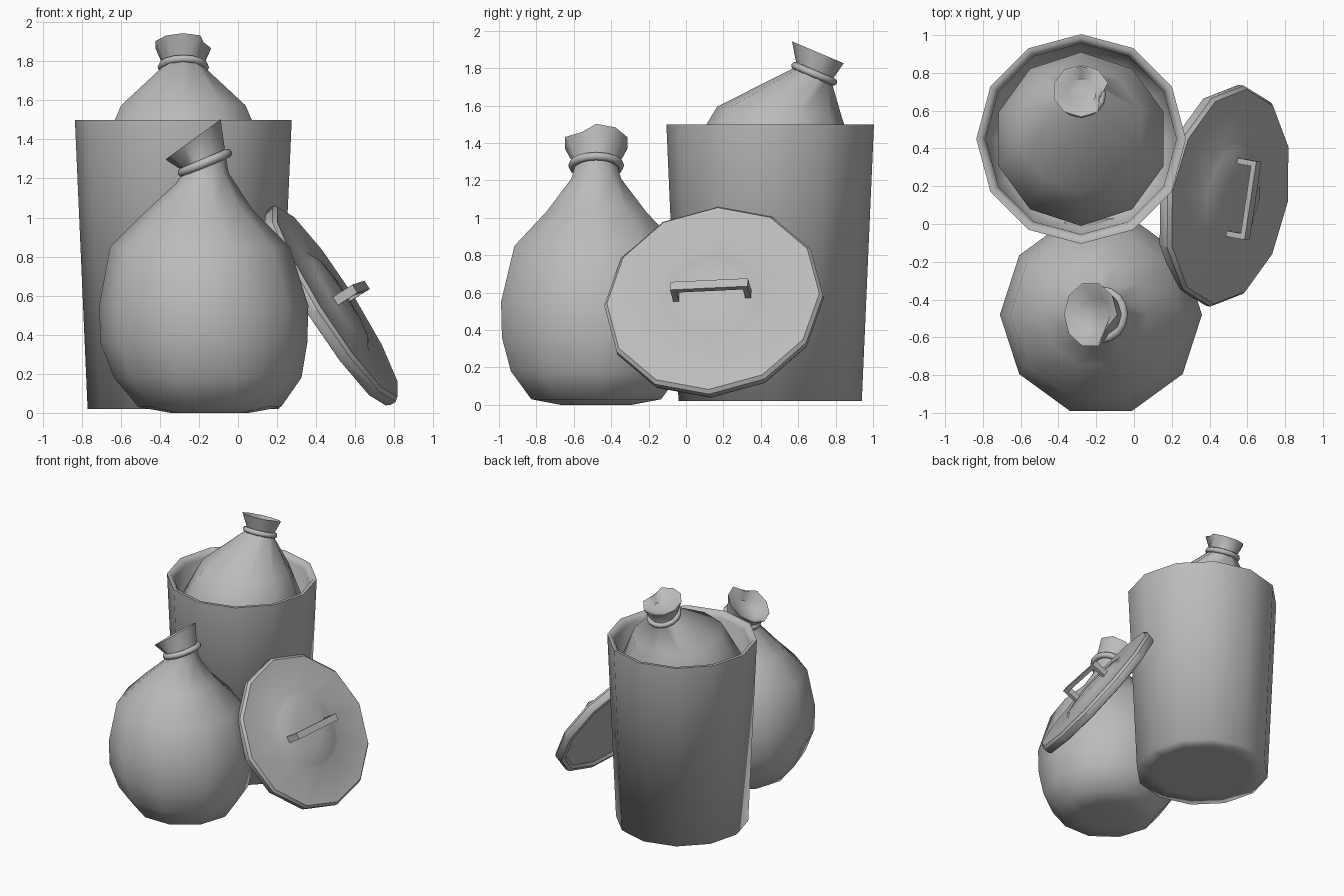
import bpy, bmesh, math
from mathutils import Matrix, Vector

cube = bpy.data.objects.get("Cube")
if cube:
    bpy.data.objects.remove(cube, do_unlink=True)

grey = bpy.data.materials.new("plain grey")
grey.use_nodes = True
colour = (0.5, 0.5, 0.5, 1)
grey.diffuse_color = colour
grey.node_tree.nodes["Principled BSDF"].inputs["Base Color"].default_value = colour


def finish(name, bm, matrix, angle):
    bmesh.ops.recalc_face_normals(bm, faces=bm.faces)
    mesh = bpy.data.meshes.new(name)
    bm.to_mesh(mesh)
    bm.free()
    mesh.materials.append(grey)
    obj = bpy.data.objects.new(name, mesh)
    bpy.context.collection.objects.link(obj)
    obj.matrix_world = matrix
    bpy.ops.object.select_all(action='DESELECT')
    obj.select_set(True)
    bpy.context.view_layer.objects.active = obj
    bpy.ops.object.shade_smooth_by_angle(angle=math.radians(angle))
    return obj


def loft(name, rings, sides, matrix, angle, notched=()):
    """Skin rings of (lean offset, height, radius, tilt); local +x is the lean."""
    bm = bmesh.new()
    loops = []
    for i, (s, z, r, tilt) in enumerate(rings):
        place = Matrix.Translation((s, 0, z)) @ Matrix.Rotation(math.radians(tilt), 4, 'Y')
        loop = []
        for k in range(sides):
            a = math.tau * k / sides
            rad = r * (0.72 if i in notched and k == notched[i] else 1)
            loop.append(bm.verts.new(place @ Vector((rad * math.cos(a), rad * math.sin(a), 0))))
        loops.append(loop)
    for low, high in zip(loops, loops[1:]):
        for k in range(sides):
            j = (k + 1) % sides
            bm.faces.new((low[k], low[j], high[j], high[k]))
    bm.faces.new(loops[0])
    bm.faces.new(loops[-1])
    return finish(name, bm, matrix, angle)


def turned(name, profile, sides, matrix, angle):
    return loft(name, [(0, z, r, 0) for r, z in profile], sides, matrix, angle)


def tie(name, place, major, minor):
    """Cord ring around a bag neck."""
    bm = bmesh.new()
    n, m = 16, 8
    grid = [[bm.verts.new(((major + minor * math.cos(math.tau * j / m)) * math.cos(math.tau * i / n),
                           (major + minor * math.cos(math.tau * j / m)) * math.sin(math.tau * i / n),
                           minor * math.sin(math.tau * j / m)))
             for j in range(m)] for i in range(n)]
    for i in range(n):
        for j in range(m):
            a, b = (i + 1) % n, (j + 1) % m
            bm.faces.new((grid[i][j], grid[a][j], grid[a][b], grid[i][b]))
    finish(name, bm, place, 60)


def bag(name, centre, heading, body, neck, mouth, notch):
    """Body rings, then a tied neck, a flared mouth and its hollow."""
    base = Matrix.Translation(centre) @ Matrix.Rotation(math.radians(heading), 4, 'Z')
    s, z, r, t = mouth
    ns, nz, nr, nt = neck
    rings = body + [neck, mouth, (s, z, r * 0.94, t),
                    ((s + ns) / 2, (z + nz) / 2, nr * 0.8, t)]
    i = len(body) + 1
    loft(name, rings, 10, base, 50, {i: notch, i + 1: notch})
    place = base @ Matrix.Translation((ns, 0, nz)) @ Matrix.Rotation(math.radians(nt), 4, 'Y')
    tie(name + "_tie", place, nr + 0.012, nr * 0.2)


# Bin with an open, hollow top
turned("bin", [(0.36, 0.02), (0.49, 0.02), (0.555, 1.5), (0.53, 1.5), (0.505, 1.46),
               (0.45, 0.08)], 12, Matrix.Translation((-0.28, 0.45, 0)), 90)

# Bag standing on the ground, its neck leaning to the right
bag("ground_bag", (-0.175, -0.48, 0), 180,
    [(-0.03, 0, 0.2, 0), (-0.03, 0.03, 0.365, 0), (-0.02, 0.18, 0.48, 0), (0, 0.36, 0.53, 0),
     (0, 0.55, 0.535, 0), (0.02, 0.85, 0.46, 0), (0.03, 1.03, 0.28, 2), (0.01, 1.2, 0.14, 12)],
    (-0.005, 1.28, 0.115, 23), (0.055, 1.4, 0.175, 36), 4)

# Bag inside the bin, its neck leaning to the back
bag("bin_bag", (-0.28, 0.45, 0), 90,
    [(0, 0.1, 0.25, 0), (0, 0.2, 0.37, 0), (0, 0.7, 0.43, 0), (0, 1.3, 0.46, 0),
     (0.05, 1.565, 0.335, 5)],
    (0.235, 1.77, 0.1, 23), (0.255, 1.885, 0.15, 23), 7)

# Lid leaning on the bin, with local z as its outward axis and local y along the handle
normal = Vector((0.83, -0.15, 0.53)).normalized()
along = Vector((0.17, 0.98, 0.06))
along = (along - normal * along.dot(normal)).normalized()
across = along.cross(normal)
frame = Matrix((across, along, normal)).transposed().to_4x4()
frame.translation = (0.48, 0.15, 0.55)
turned("lid", [(0.53, -0.025), (0.55, -0.045), (0.58, -0.04), (0.592, -0.015), (0.592, 0.015),
               (0.575, 0.035), (0.3, 0.035), (0.26, 0.055), (0.12, 0.07)], 12, frame, 30)

# Lid handle: a bar on two legs
bm = bmesh.new()
for y, z, length, height in ((0, 0.165, 0.42, 0.03), (-0.195, 0.1, 0.03, 0.12), (0.195, 0.1, 0.03, 0.12)):
    bmesh.ops.create_cube(bm, size=1, matrix=Matrix.Translation((0, y, z))
                          @ Matrix.Diagonal((0.05, length, height, 1)))
finish("lid_handle", bm, frame, 30)
